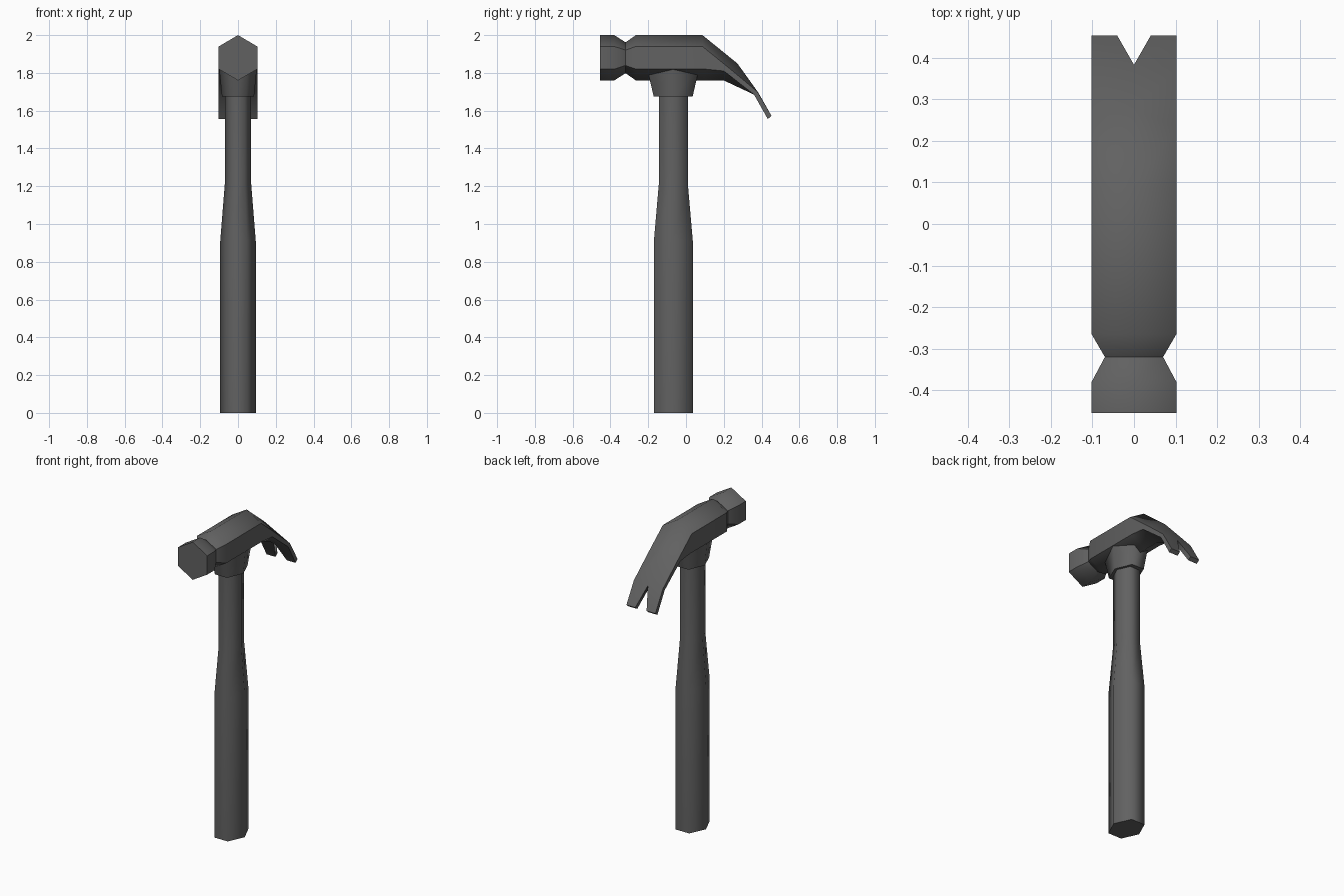
import bpy, bmesh, math

if "Cube" in bpy.data.objects:
    bpy.data.objects.remove(bpy.data.objects["Cube"])

steel = bpy.data.materials.new("dark_grey")
steel.diffuse_color = (0.12, 0.12, 0.12, 1)
steel.use_nodes = True
steel.node_tree.nodes["Principled BSDF"].inputs["Base Color"].default_value = steel.diffuse_color


def finish(name, bm):
    """Recalculate normals, smooth the long ridges, keep hard rims and shoulders."""
    bmesh.ops.recalc_face_normals(bm, faces=bm.faces)
    head = name == "hammer_head"
    for f in bm.faces:
        f.smooth = True
    for e in bm.edges:
        limit = math.radians(40 if head else 70)
        ridge = head and all(abs(v.co.x) < 0.001 for v in e.verts)
        e.smooth = ridge or e.calc_face_angle(0) < limit
    mesh = bpy.data.meshes.new(name)
    bm.to_mesh(mesh)
    bm.free()
    mesh.materials.append(steel)
    obj = bpy.data.objects.new(name, mesh)
    bpy.context.collection.objects.link(obj)
    return obj


def hex_column(name, rings, y0=-0.068):
    """Stack of six-sided rings: (z, half width in x, half depth in y)."""
    bm = bmesh.new()
    loops = []
    for z, rx, ry in rings:
        loops.append([bm.verts.new((rx * math.cos(k * math.pi / 3),
                                    y0 + ry * math.sin(k * math.pi / 3) / math.sin(math.pi / 3),
                                    z)) for k in range(6)])
    for a, b in zip(loops, loops[1:]):
        for i in range(6):
            j = (i + 1) % 6
            bm.faces.new((a[i], a[j], b[j], b[i]))
    bm.faces.new(loops[0])
    bm.faces.new(loops[-1])
    return finish(name, bm)


# Handle: thick grip narrowing to the neck
hex_column("handle", [(0, 0.094, 0.103), (0.91, 0.094, 0.103),
                      (1.21, 0.070, 0.077), (1.72, 0.070, 0.077)], -0.067)

# Collar flaring up into the head
hex_column("collar", [(1.675, 0.085, 0.103), (1.82, 0.0995, 0.137)])


# Head: right half of each section as (half width, inner x, four (y, z) points)
# ordered top ridge, upper shoulder, lower shoulder, bottom ridge
def hex_section(y, half=0.102, s=1.0):
    return (half, 0, [(y, 1.88 + s * d) for d in (0.12, 0.06, -0.06, -0.12)])


sections = [
    hex_section(-0.455), hex_section(-0.38),                # striking face
    hex_section(-0.32, 0.070, 0.68), hex_section(-0.265),   # groove
    (0.102, 0, [(0.087, 2.0), (0.087, 1.94), (0.10, 1.82), (0.10, 1.76)]),
    (0.102, 0, [(0.272, 1.85), (0.235, 1.82), (0.20, 1.81), (0.20, 1.76)]),
    (0.102, 0, [(0.383, 1.695), (0.378, 1.70), (0.36, 1.685), (0.36, 1.685)]),
    (0.102, 0.04, [(0.453, 1.572), (0.453, 1.572), (0.433, 1.556), (0.433, 1.556)]),
]
bm = bmesh.new()
rows = []
for half, inner, pts in sections:
    xs = (inner, half, half, inner)
    rows.append([bm.verts.new((x, y, z)) for x, (y, z) in zip(xs, pts)])
for a, b in zip(rows, rows[1:]):
    for i in range(3):
        bm.faces.new((a[i], a[i + 1], b[i + 1], b[i]))
# Striking face, claw tip and the wall of the V notch
bm.faces.new(rows[0])
bm.faces.new(rows[-1])
bm.faces.new((rows[-2][3], rows[-2][0], rows[-1][0], rows[-1][3]))
# Mirror to the left side and weld the centre line
copy = bmesh.ops.duplicate(bm, geom=bm.verts[:] + bm.edges[:] + bm.faces[:])["geom"]
for v in copy:
    if isinstance(v, bmesh.types.BMVert):
        v.co.x = -v.co.x
bmesh.ops.remove_doubles(bm, verts=bm.verts, dist=0.0005)
finish("hammer_head", bm)
